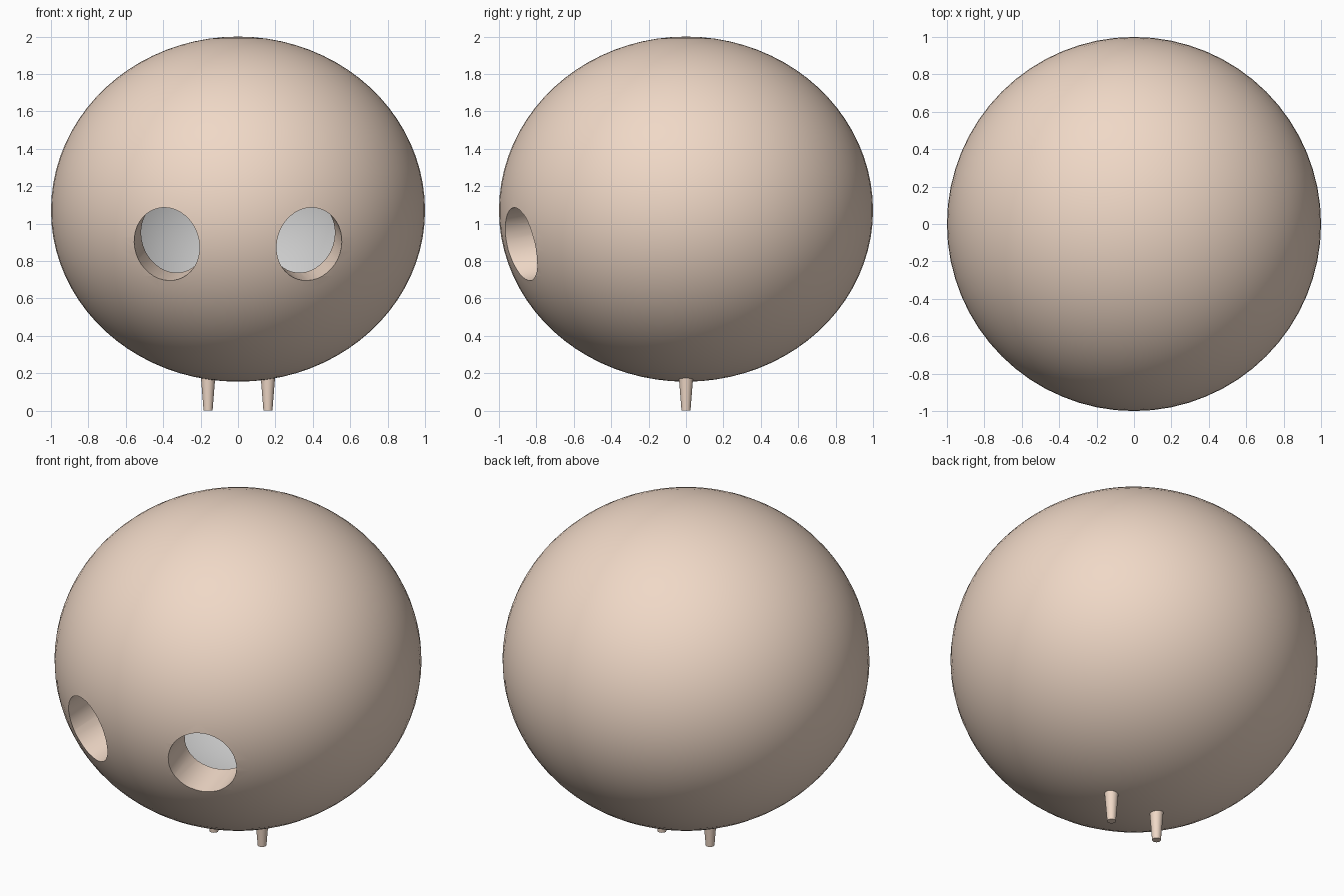
import bpy, bmesh, math
from mathutils import Vector, Matrix

if "Cube" in bpy.data.objects:
    bpy.data.objects.remove(bpy.data.objects["Cube"])

def material(name, color):
    m = bpy.data.materials.new(name)
    m.diffuse_color = color
    m.use_nodes = True
    m.node_tree.nodes["Principled BSDF"].inputs["Base Color"].default_value = m.diffuse_color
    return m

skin = material("peach", (0.87, 0.69, 0.57, 1))
inside = material("inside_grey", (0.6, 0.6, 0.6, 1))

CENTER = 1.07
UP, DOWN = 0.93, 0.915

def make_object(name, bm, mats):
    mesh = bpy.data.meshes.new(name)
    bm.to_mesh(mesh)
    bm.free()
    for m in mats:
        mesh.materials.append(m)
    ob = bpy.data.objects.new(name, mesh)
    bpy.context.collection.objects.link(ob)
    return ob

def smooth(ob):
    bpy.ops.object.select_all(action='DESELECT')
    ob.select_set(True)
    bpy.context.view_layer.objects.active = ob
    bpy.ops.object.shade_smooth_by_angle(angle=math.radians(35))

# Hollow round head: outer skin plus inward-facing grey cavity
bm = bmesh.new()
for radius, slot in ((1.0, 0), (0.79, 1)):
    old = set(bm.faces)
    verts = bmesh.ops.create_uvsphere(bm, u_segments=64, v_segments=40, radius=radius)["verts"]
    for v in verts:
        v.co.z = CENTER + v.co.z * (UP if v.co.z > 0 else DOWN)
    faces = [f for f in bm.faces if f not in old]
    for f in faces:
        f.material_index = slot
    if slot:
        bmesh.ops.reverse_faces(bm, faces=faces)
head = make_object("head_shell", bm, [skin, inside])

# Eye holes drilled through the shell, tilted slightly up and inward
for side in (-1, 1):
    bm = bmesh.new()
    axis = Vector((-side * 0.16, 1, 0.195)).normalized()
    place = Matrix.Translation((side * 0.38, -0.88, 0.89)) @ axis.to_track_quat('Z', 'Y').to_matrix().to_4x4()
    bmesh.ops.create_cone(bm, cap_ends=True, segments=40, radius1=0.2, radius2=0.2, depth=0.9,
                          matrix=place @ Matrix.Diagonal((0.92, 1, 1, 1)))
    cutter = make_object("eye_cutter", bm, [skin])
    mod = head.modifiers.new("eye_hole", 'BOOLEAN')
    mod.operation = 'DIFFERENCE'
    mod.solver = 'EXACT'
    mod.object = cutter
    bpy.context.view_layer.objects.active = head
    bpy.ops.object.modifier_apply(modifier=mod.name)
    bpy.data.objects.remove(cutter)
smooth(head)

# Two small tapered pegs under the head
for side, name in ((-1, "left_peg"), (1, "right_peg")):
    bm = bmesh.new()
    bmesh.ops.create_cone(bm, cap_ends=True, segments=24, radius1=0.024, radius2=0.04, depth=0.2,
                          matrix=Matrix.Translation((side * 0.16, 0, 0.1)))
    smooth(make_object(name, bm, [skin]))
